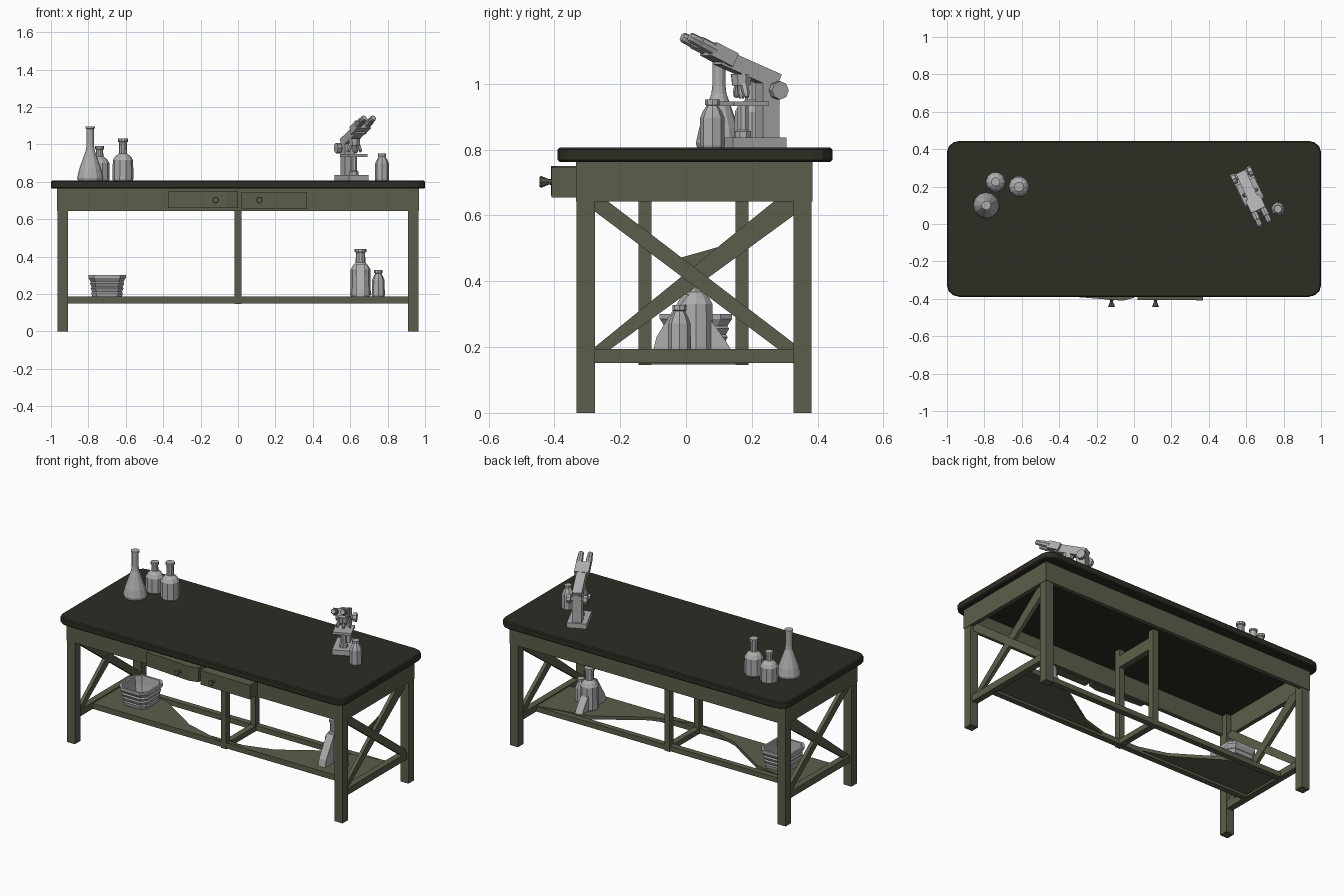
import bpy, bmesh, math
from mathutils import Vector, Matrix

if "Cube" in bpy.data.objects:
    bpy.data.objects.remove(bpy.data.objects["Cube"])


def mat(name, c):
    m = bpy.data.materials.new(name)
    m.diffuse_color = (*c, 1)
    m.use_nodes = True
    m.node_tree.nodes["Principled BSDF"].inputs["Base Color"].default_value = m.diffuse_color
    return m


DARK = mat("dark worktop", (0.027, 0.025, 0.017))
GREEN = mat("olive frame", (0.105, 0.112, 0.070))
GREY = mat("pale grey", (0.42, 0.42, 0.42))


def finish(name, bm, m, matrix=None):
    if matrix is not None:
        bm.transform(matrix)
    bmesh.ops.recalc_face_normals(bm, faces=bm.faces)
    me = bpy.data.meshes.new(name)
    bm.to_mesh(me)
    bm.free()
    me.materials.append(m)
    ob = bpy.data.objects.new(name, me)
    bpy.context.collection.objects.link(ob)
    return ob


def box(name, x, y, z, m, matrix=None):
    """Box from (min, max) ranges."""
    bm = bmesh.new()
    bmesh.ops.create_cube(bm, size=1)
    for v in bm.verts:
        for i, r in enumerate((x, y, z)):
            v.co[i] = r[0] if v.co[i] < 0 else r[1]
    return finish(name, bm, m, matrix)


def prism(name, pts, a, b, m, axis="z", bevel=0):
    """Polygon extruded from a to b; axis x takes (y, z) points."""
    bm = bmesh.new()
    put = (lambda p, h: (p[0], p[1], h)) if axis == "z" else (lambda p, h: (h, p[0], p[1]))
    lo = [bm.verts.new(put(p, a)) for p in pts]
    hi = [bm.verts.new(put(p, b)) for p in pts]
    bm.faces.new(lo)
    bm.faces.new(hi)
    n = len(pts)
    for i in range(n):
        j = (i + 1) % n
        bm.faces.new((lo[i], lo[j], hi[j], hi[i]))
    if bevel:
        rim = [e for e in bm.edges if abs(e.verts[0].co.z - e.verts[1].co.z) < 1e-6]
        bmesh.ops.bevel(bm, geom=rim, offset=bevel, segments=1, affect='EDGES')
    return finish(name, bm, m)


def lathe(name, prof, m, n=8, matrix=None):
    """Closed turned shape from (radius, height) pairs."""
    bm = bmesh.new()
    rings = [[bm.verts.new((r * math.cos(2 * math.pi * i / n), r * math.sin(2 * math.pi * i / n), z))
              for i in range(n)] for r, z in prof]
    for a, b in zip(rings, rings[1:]):
        for i in range(n):
            bm.faces.new((a[i], a[(i + 1) % n], b[(i + 1) % n], b[i]))
    bm.faces.new(rings[0])
    bm.faces.new(rings[-1])
    return finish(name, bm, m, matrix)


def at(x, y, z=0):
    return Matrix.Translation((x, y, z))


# Worktop with rounded corners
corners = []
for cx, cy, a0 in ((0.93, 0.385, 0), (-0.93, 0.385, 90), (-0.93, -0.33, 180), (0.93, -0.33, 270)):
    for k in range(4):
        a = math.radians(a0 + 30 * k)
        corners.append((cx + 0.07 * math.cos(a), cy + 0.06 * math.sin(a)))
prism("worktop", corners, 0.763, 0.806, DARK, bevel=0.006)

# Frame: legs, aprons, end rails and crossed braces
for s, side in ((-1, "left"), (1, "right")):
    def span(a, b):
        return tuple(sorted((s * a, s * b)))
    for y, end in (((-0.332, -0.277), "front"), ((0.327, 0.382), "back")):
        box(f"{side}_{end}_leg", span(0.91, 0.965), y, (0, 0.763), GREEN)
    box(f"{side}_apron", span(0.942, 0.968), (-0.335, 0.385), (0.643, 0.763), GREEN)
    box(f"{side}_end_rail", span(0.915, 0.955), (-0.28, 0.33), (0.152, 0.194), GREEN)
    x0 = span(0.922, 0.945)
    prism(f"{side}_brace_a", [(-0.277, 0.645), (-0.277, 0.612), (0.285, 0.19), (0.327, 0.19),
                              (0.327, 0.212), (-0.24, 0.645)], *x0, GREEN, axis="x")
    x1 = span(0.918, 0.94)
    prism(f"{side}_brace_b", [(0.327, 0.645), (0.327, 0.600), (-0.235, 0.19), (-0.277, 0.19),
                              (-0.277, 0.2), (0.27, 0.645)], *x1, GREEN, axis="x")
    # Lower shelf board tapering to the middle post
    prism(f"{side}_shelf_board", [(s * 0.01, -0.145), (s * 0.93, -0.145), (s * 0.93, 0.19),
                                  (s * 0.58, 0.12), (s * 0.3, -0.06)], 0.165, 0.186, GREEN)
prism("right_brace_web", [(-0.04, 0.465), (0.19, 0.53), (0.31, 0.62), (0.02, 0.41)],
      0.916, 0.922, GREEN, axis="x")
box("front_apron", (-0.968, 0.968), (-0.335, -0.31), (0.643, 0.763), GREEN)
box("back_apron", (-0.968, 0.968), (0.36, 0.385), (0.643, 0.763), GREEN)

# Middle posts, long rails and cross beams
for y, end in ((-0.125, "front"), (0.17, "back")):
    box(f"{end}_middle_post", (-0.019, 0.019), (y - 0.02, y + 0.02), (0.145, 0.763), GREEN)
    box(f"{end}_long_rail", (-0.93, 0.93), (y - 0.018, y + 0.018), (0.15, 0.182), GREEN)
box("lower_cross_beam", (-0.019, 0.019), (-0.11, 0.16), (0.147, 0.18), GREEN)
box("upper_cross_beam", (-0.019, 0.019), (-0.11, 0.16), (0.645, 0.72), GREEN)

# Drawers and knobs
prism("left_drawer", [(-0.375, -0.33), (-0.375, -0.385), (-0.06, -0.41), (0.0, -0.395), (0.0, -0.33)],
      0.66, 0.75, GREEN)
prism("right_drawer", [(0.02, -0.33), (0.02, -0.405), (0.37, -0.408), (0.37, -0.33)], 0.655, 0.745, GREEN)
for x in (-0.12, 0.115):
    lathe("drawer_knob", [(0.012, 0), (0.008, 0.018), (0.018, 0.042), (0.015, 0.047)], GREEN, 8,
          at(x, -0.398, 0.702) @ Matrix.Rotation(math.pi / 2, 4, 'X'))


# Glassware
def bottle(name, x, y, z, r, body, top, neck=0.02, n=10):
    h = top - z
    lathe(name, [(r * 0.93, 0), (r, 0.008), (r * 0.97, body), (r * 0.75, body + 0.02), (neck, body + 0.036),
                 (neck * 0.95, h - 0.018), (neck * 1.2, h - 0.016), (neck * 1.2, h)], GREY, n, at(x, y, z))


lathe("conical_flask", [(0.066, 0), (0.07, 0.015), (0.06, 0.06), (0.023, 0.165), (0.02, 0.19),
                        (0.02, 0.278), (0.025, 0.28), (0.025, 0.29)], GREY, 12, at(-0.79, 0.1, 0.805))
bottle("back_bottle", -0.74, 0.225, 0.805, 0.054, 0.095, 0.99)
bottle("inner_bottle", -0.615, 0.2, 0.805, 0.056, 0.11, 1.03, 0.022)
bottle("small_bottle", 0.77, 0.08, 0.805, 0.038, 0.092, 0.952, 0.018, 8)
bottle("tall_shelf_bottle", 0.655, 0.03, 0.186, 0.055, 0.145, 0.44, 0.026)
bottle("short_shelf_bottle", 0.75, -0.02, 0.186, 0.035, 0.085, 0.328, 0.018, 8)
prism("shelf_wedge", [(-0.1, 0.187), (0.14, 0.187), (0.12, 0.22), (0.02, 0.36), (-0.01, 0.36), (-0.09, 0.23)],
      0.63, 0.68, GREY, axis="x")

# Woven basket: stepped rounded-rectangle rings, out and back in
bm = bmesh.new()
rings = []
steps = [(0.80, 0.0), (0.84, 0.02), (0.80, 0.026), (0.88, 0.045), (0.83, 0.052), (0.92, 0.07), (0.87, 0.078),
         (0.97, 0.095), (1.0, 0.1), (1.0, 0.115), (0.88, 0.115), (0.82, 0.06), (0.72, 0.012)]
for k, z in steps:
    ring = []
    for sx, sy, order in ((1, 1, 0), (-1, 1, 1), (-1, -1, 0), (1, -1, 1)):
        pair = [(0.1, 0.075), (0.07, 0.11)]
        for px, py in (pair[::-1] if order else pair):
            ring.append(bm.verts.new((sx * px * k, sy * py * k, z)))
    rings.append(ring)
for a, b in zip(rings, rings[1:]):
    for i in range(8):
        bm.faces.new((a[i], a[(i + 1) % 8], b[(i + 1) % 8], b[i]))
bm.faces.new(rings[0])
bm.faces.new(rings[-1])
finish("basket", bm, GREY, at(-0.7, 0.03, 0.186))

# Microscope, turned on the bench
M = at(0.607, 0.2, 0.805) @ Matrix.Rotation(math.radians(25), 4, 'Z')


def tilt(y, z, deg, x=0):
    return M @ at(x, y, z) @ Matrix.Rotation(math.radians(deg), 4, 'X')


box("scope_base", (-0.058, 0.058), (-0.09, 0.09), (0, 0.032), GREY, M)
box("scope_column", (-0.028, 0.028), (0.025, 0.08), (0.03, 0.2), GREY, M)
box("scope_stage", (-0.055, 0.055), (-0.085, 0.03), (0.128, 0.142), GREY, M)
lathe("scope_condenser", [(0.026, 0.03), (0.026, 0.05), (0.018, 0.055), (0.018, 0.13)], GREY, 8, M @ at(0, -0.03))
box("scope_arm", (-0.028, 0.028), (-0.11, 0.09), (-0.024, 0.024), GREY, tilt(-0.005, 0.235, -22))
lathe("scope_nosepiece", [(0.03, 0.19), (0.034, 0.225)], GREY, 8, M @ at(0, -0.035))
for a in (-25, 0, 25):
    lathe("scope_objective", [(0.007, -0.05), (0.012, -0.035), (0.012, 0)], GREY, 6,
          M @ at(a * 0.0007, -0.035, 0.2) @ Matrix.Rotation(math.radians(-a), 4, 'Y'))
box("scope_head", (-0.042, 0.042), (-0.05, 0.03), (-0.022, 0.022), GREY, tilt(-0.1, 0.28, -25))
for s in (-1, 1):
    lathe("scope_eyepiece", [(0.019, 0), (0.019, 0.055), (0.016, 0.058), (0.016, 0.09), (0.013, 0.095)], GREY, 8,
          tilt(-0.135, 0.297, 65, s * 0.027))
    lathe("scope_focus_knob", [(0.014, 0.02), (0.014, 0.035), (0.028, 0.037), (0.028, 0.06)], GREY, 8,
          M @ at(0, 0.068, 0.175) @ Matrix.Rotation(s * math.pi / 2, 4, 'Y'))
